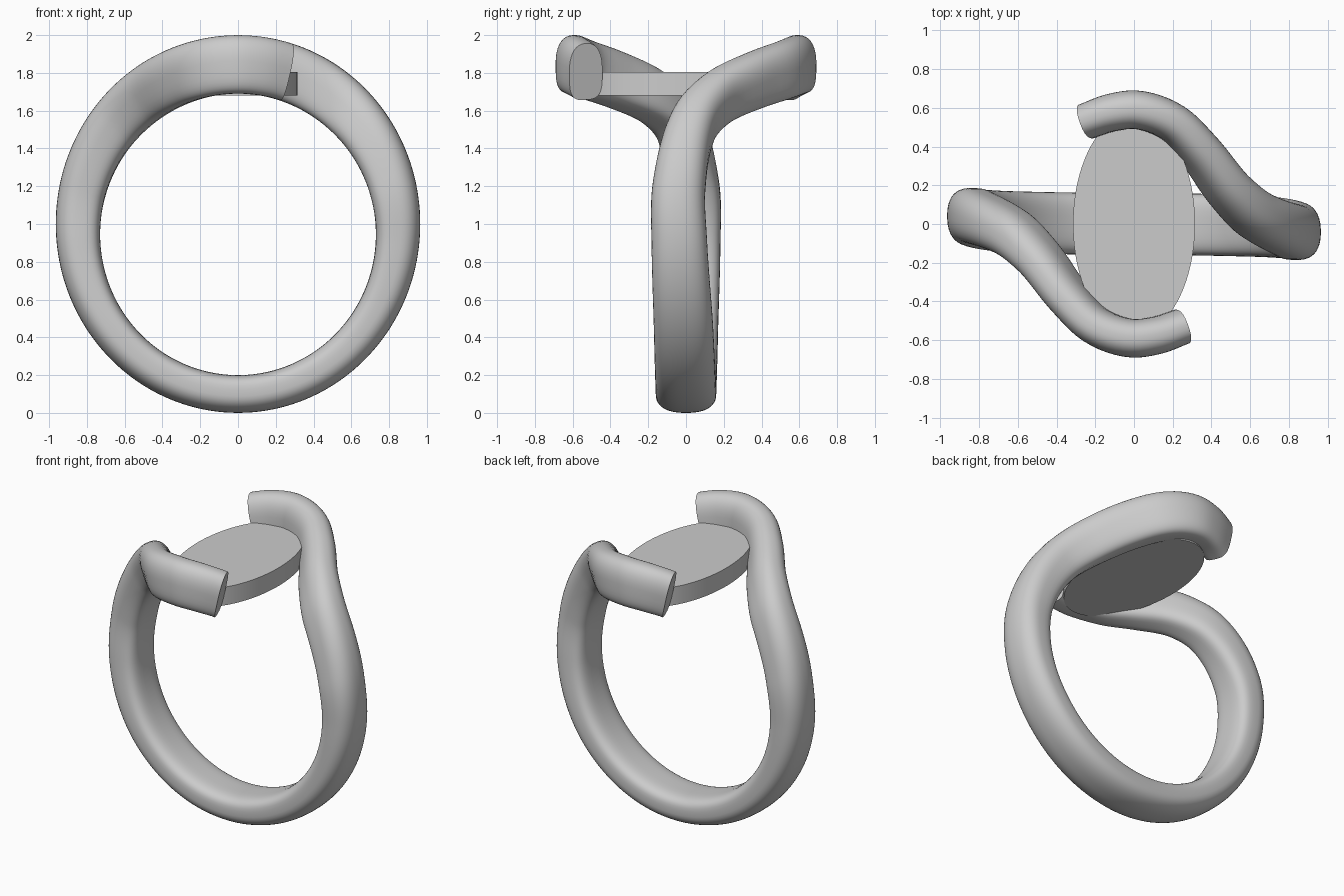
import bpy, bmesh
from math import sin, cos, pi, radians
from mathutils import Vector

if "Cube" in bpy.data.objects:
    bpy.data.objects.remove(bpy.data.objects["Cube"])

# angle from bottom (deg), sideways offset, band width
KEYS = [(0, 0, .32), (50, -.012, .315), (85, -.035, .295), (105, -.037, .28),
        (130, .04, .245), (144, .175, .215), (156, .375, .205), (166, .52, .2),
        (178, .588, .2), (188, .575, .195), (197, .53, .185)]
END = 197


def spline(a, col):
    """Smooth non-uniform interpolation through KEYS."""
    def slope(i):
        if i == 0:
            return 0.0
        lo, hi = KEYS[i - 1], KEYS[min(i + 1, len(KEYS) - 1)]
        return (hi[col] - lo[col]) / (hi[0] - lo[0])
    i = max(k for k in range(len(KEYS) - 1) if KEYS[k][0] <= a)
    p, q = KEYS[i], KEYS[i + 1]
    h = q[0] - p[0]
    t = (a - p[0]) / h
    return ((2*t**3 - 3*t**2 + 1) * p[col] + (t**3 - 2*t**2 + t) * h * slope(i)
            + (3*t**2 - 2*t**3) * q[col] + (t**3 - t**2) * h * slope(i + 1))


def rails(deg):
    """Inner and outer points of the band at a signed angle."""
    a = radians(deg)
    y = spline(abs(deg), 1) * (1 if deg >= 0 else -1)
    inner = Vector((.73 * sin(a), y, .945 - .745 * cos(a)))
    outer = Vector((.965 * sin(a), y, 1 - cos(a)))
    return inner, outer


def centre(deg):
    i, o = rails(deg)
    return (i + o) / 2


def spow(v, e):
    return (1 if v >= 0 else -1) * abs(v) ** e


def finish(bm, name, angle):
    bmesh.ops.recalc_face_normals(bm, faces=bm.faces)
    me = bpy.data.meshes.new(name)
    bm.to_mesh(me)
    bm.free()
    ob = bpy.data.objects.new(name, me)
    bpy.context.collection.objects.link(ob)
    bpy.ops.object.select_all(action='DESELECT')
    ob.select_set(True)
    bpy.context.view_layer.objects.active = ob
    bpy.ops.object.shade_smooth_by_angle(angle=radians(angle))
    return ob


# Bypass band: domed outside, flatter inside, swept from tip to tip
bm = bmesh.new()
STEPS, SIDES = 180, 40
rings = []
for s in range(STEPS + 1):
    d = -END + 2 * END * s / STEPS
    inner, outer = rails(d)
    mid, radial = (inner + outer) / 2, (outer - inner) / 2
    tangent = centre(min(d + .5, END)) - centre(max(d - .5, -END))
    side = tangent.cross(radial).normalized() * spline(abs(d), 2) / 2
    ring = []
    for k in range(SIDES):
        t = 2 * pi * (k + .5) / SIDES
        e = 2 / 2.4 if sin(t) > 0 else 2 / 3.5
        ring.append(bm.verts.new(mid + side * spow(cos(t), e) + radial * spow(sin(t), e)))
    rings.append(ring)
for r0, r1 in zip(rings, rings[1:]):
    for k in range(SIDES):
        n = (k + 1) % SIDES
        bm.faces.new((r0[k], r0[n], r1[n], r1[k]))
bm.faces.new(rings[0])
bm.faces.new(rings[-1])
finish(bm, "bypass_band", 40)

# Oval plate held between the two tips
bm = bmesh.new()
oval = [bm.verts.new((.315 * cos(2*pi*k/96), .57 * sin(2*pi*k/96), 1.68)) for k in range(96)]
base = bm.faces.new(oval)
top = bmesh.ops.extrude_face_region(bm, geom=[base], use_keep_orig=True)['geom']
bmesh.ops.translate(bm, vec=(0, 0, .125),
                    verts=[g for g in top if isinstance(g, bmesh.types.BMVert)])
finish(bm, "oval_plate", 30)
